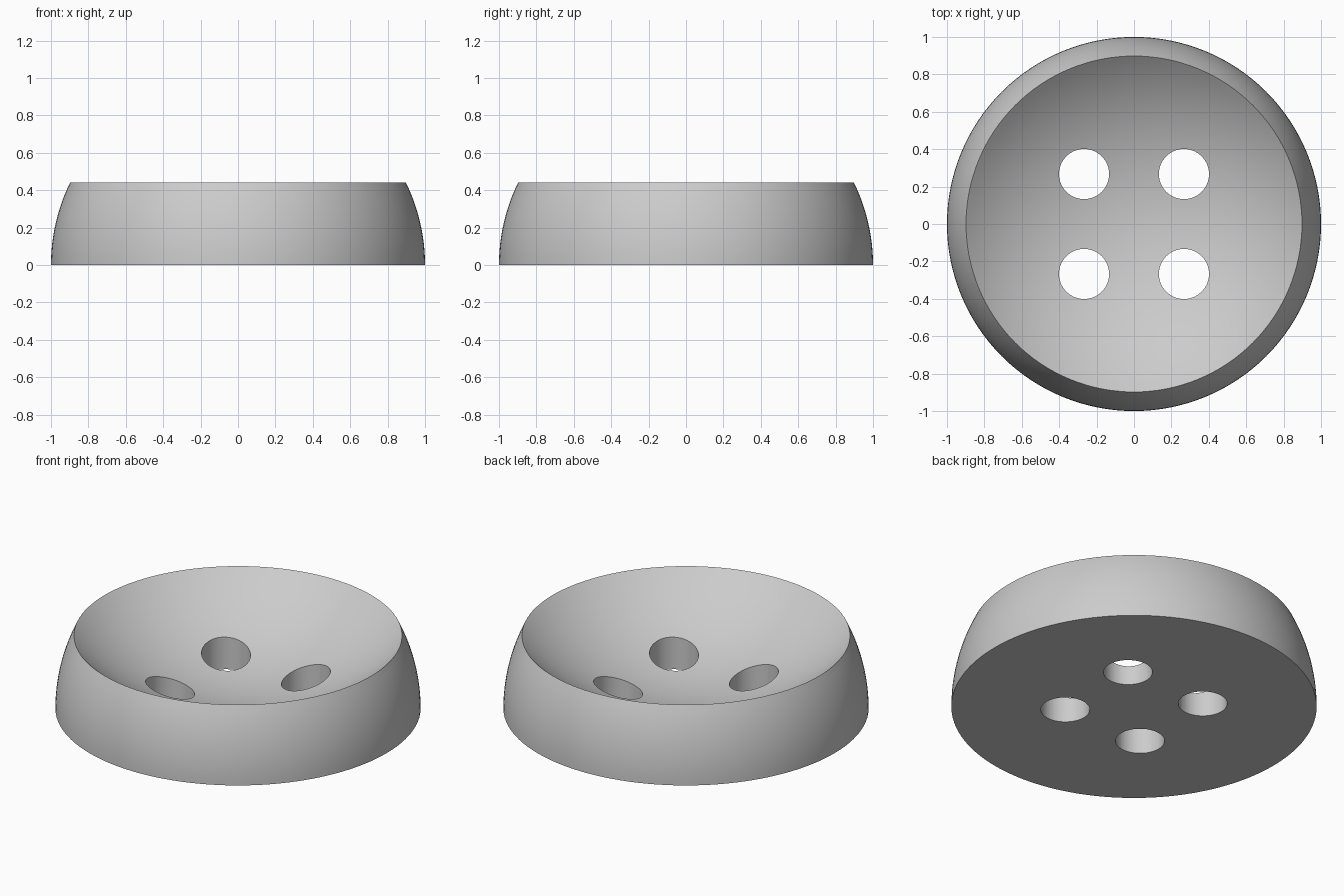
import bpy, bmesh, math
from mathutils import Vector

cube = bpy.data.objects.get("Cube")
if cube:
    bpy.data.objects.remove(cube, do_unlink=True)

HEIGHT = 0.44
BOWL_RADIUS = 4 / 3
HOLE_RADIUS = 0.134
HOLE_OFFSET = 0.267
SEGMENTS = 128

grey = bpy.data.materials.new("light_grey")
grey.use_nodes = True
colour = (0.6, 0.6, 0.6, 1)
grey.diffuse_color = colour
grey.node_tree.nodes["Principled BSDF"].inputs["Base Color"].default_value = colour

# Button profile: flat base, rounded wall, concave spherical top
rim = math.sqrt(1 - HEIGHT ** 2)
wall_angle = math.asin(HEIGHT)
bowl_angle = math.asin(rim / BOWL_RADIUS)
bowl_centre = HEIGHT + BOWL_RADIUS * math.cos(bowl_angle)
profile = [(0, 0)]
for i in range(13):
    a = wall_angle * i / 12
    profile.append((math.cos(a), math.sin(a)))
for i in range(23, -1, -1):
    a = bowl_angle * i / 24
    profile.append((BOWL_RADIUS * math.sin(a), bowl_centre - BOWL_RADIUS * math.cos(a)))

# Revolve the profile
bm = bmesh.new()
verts = [bm.verts.new((r, 0, z)) for r, z in profile]
edges = [bm.edges.new(pair) for pair in zip(verts, verts[1:])]
bmesh.ops.spin(bm, geom=verts + edges, cent=(0, 0, 0), axis=(0, 0, 1),
               angle=math.tau, steps=SEGMENTS)
bmesh.ops.remove_doubles(bm, verts=bm.verts, dist=0.0001)
bmesh.ops.recalc_face_normals(bm, faces=bm.faces)
mesh = bpy.data.meshes.new("button")
bm.to_mesh(mesh)
bm.free()
mesh.materials.append(grey)
button = bpy.data.objects.new("button", mesh)
bpy.context.collection.objects.link(button)

# Four thread holes
bpy.ops.object.select_all(action='DESELECT')
bpy.context.view_layer.objects.active = button
for sx in (-1, 1):
    for sy in (-1, 1):
        bpy.ops.mesh.primitive_cylinder_add(
            vertices=64, radius=HOLE_RADIUS, depth=2,
            location=(sx * HOLE_OFFSET, sy * HOLE_OFFSET, 0))
        cutter = bpy.context.object
        cutter.name = "hole_cutter"
        cutter.hide_render = True
        cutter.data.materials.append(grey)
        cut = button.modifiers.new("thread_hole", 'BOOLEAN')
        cut.operation = 'DIFFERENCE'
        cut.solver = 'EXACT'
        cut.object = cutter
        bpy.context.view_layer.objects.active = button
        bpy.ops.object.modifier_apply(modifier=cut.name)
        bpy.data.objects.remove(cutter, do_unlink=True)

# Smooth surfaces with crisp rims
bpy.ops.object.select_all(action='DESELECT')
button.select_set(True)
bpy.context.view_layer.objects.active = button
bpy.ops.object.shade_smooth_by_angle(angle=math.radians(30))
